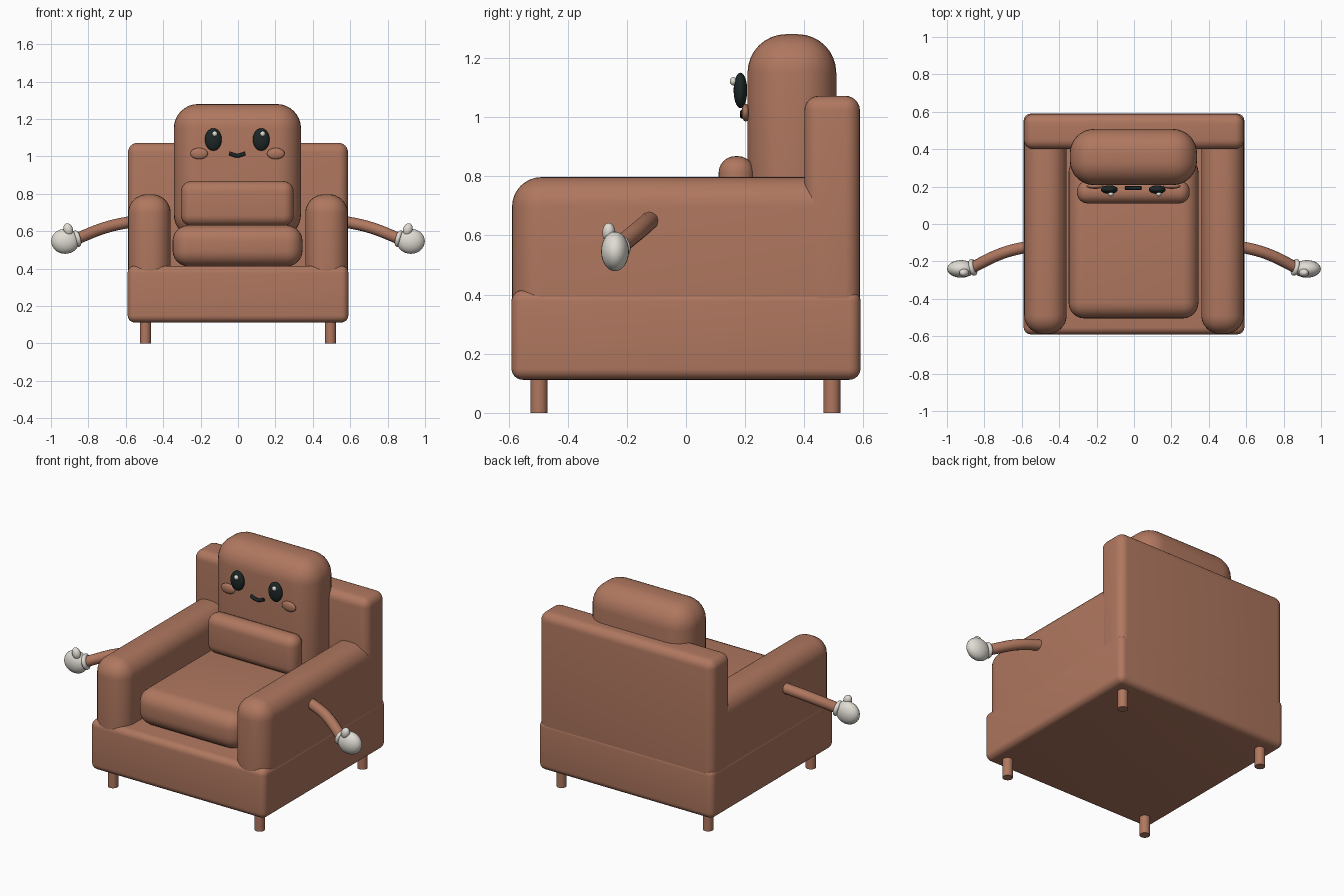
import bpy, math
from mathutils import Vector

if "Cube" in bpy.data.objects:
    bpy.data.objects.remove(bpy.data.objects["Cube"])


def material(name, r, g, b):
    m = bpy.data.materials.new(name)
    m.diffuse_color = (r, g, b, 1)
    m.use_nodes = True
    m.node_tree.nodes["Principled BSDF"].inputs["Base Color"].default_value = m.diffuse_color
    return m


BROWN = material("brown_leather", 0.43, 0.185, 0.115)
WHITE = material("glove_white", 0.75, 0.72, 0.66)
DARK = material("eye_dark", 0.012, 0.02, 0.02)


def finish(name, mat, angle=40):
    ob = bpy.context.object
    ob.name = name
    ob.data.materials.append(mat)
    bpy.ops.object.shade_smooth_by_angle(angle=math.radians(angle))
    return ob


def rounded_box(name, x, y, z, radius, segments=6):
    """Box given by its (min, max) ranges, with rounded edges."""
    lo, hi = Vector((x[0], y[0], z[0])), Vector((x[1], y[1], z[1]))
    bpy.ops.mesh.primitive_cube_add(size=1, location=(lo + hi) / 2)
    ob = bpy.context.object
    ob.scale = hi - lo
    bpy.ops.object.transform_apply(location=False, rotation=False, scale=True)
    bev = ob.modifiers.new("round", 'BEVEL')
    bev.width, bev.segments = radius, segments
    bev.limit_method = 'NONE'
    bpy.ops.object.modifier_apply(modifier="round")
    return finish(name, BROWN)


def ellipsoid(name, loc, radii, mat, rot=(0, 0, 0)):
    bpy.ops.mesh.primitive_uv_sphere_add(segments=24, ring_count=14, radius=1,
                                         location=loc, rotation=rot)
    bpy.context.object.scale = radii
    bpy.ops.object.transform_apply(location=False, rotation=False, scale=True)
    return finish(name, mat, 60)


def tube(name, points, radius, mat):
    """Smooth round tube through the points."""
    cu = bpy.data.curves.new(name, 'CURVE')
    cu.dimensions = '3D'
    cu.bevel_depth, cu.bevel_resolution, cu.use_fill_caps = radius, 4, True
    sp = cu.splines.new('BEZIER')
    sp.bezier_points.add(len(points) - 1)
    for bp, p in zip(sp.bezier_points, points):
        bp.co = p
        bp.handle_left_type = bp.handle_right_type = 'AUTO'
    ob = bpy.data.objects.new(name, cu)
    bpy.context.collection.objects.link(ob)
    bpy.ops.object.select_all(action='DESELECT')
    bpy.context.view_layer.objects.active = ob
    ob.select_set(True)
    bpy.ops.object.convert(target='MESH')
    return finish(name, mat)


# Chair body and cushions
rounded_box("base", (-0.59, 0.59), (-0.59, 0.59), (0.112, 0.415), 0.038)
rounded_box("backrest", (-0.588, 0.588), (0.40, 0.588), (0.2, 1.072), 0.05)
rounded_box("seat_cushion", (-0.35, 0.345), (-0.505, 0.36), (0.412, 0.632), 0.085)
rounded_box("head_cushion", (-0.343, 0.337), (0.208, 0.508), (0.56, 1.28), 0.13, 8)
rounded_box("lumbar_pillow", (-0.305, 0.298), (0.11, 0.232), (0.628, 0.868), 0.057)

for side, s in (("left", -1), ("right", 1)):
    # Armrests and legs
    rounded_box(f"{side}_armrest", sorted((s * 0.36, s * 0.587)), (-0.588, 0.55),
                (0.2, 0.797), 0.1, 8)
    for end, y in (("front", -0.497), ("back", 0.493)):
        bpy.ops.mesh.primitive_cylinder_add(vertices=20, radius=0.029, depth=0.14,
                                            location=(s * 0.495, y, 0.07))
        finish(f"{end}_{side}_leg", BROWN)

    # Thin arm with cuff, hand and thumb
    tube(f"{side}_arm", [(s * 0.54, -0.115, 0.657), (s * 0.70, -0.155, 0.622),
                         (s * 0.87, -0.235, 0.557)], 0.031, BROWN)
    direction = Vector((s * 0.9, -0.22, -0.25))
    bpy.ops.mesh.primitive_torus_add(
        location=(s * 0.862, -0.232, 0.56), major_radius=0.033, minor_radius=0.013,
        major_segments=24, minor_segments=10,
        rotation=direction.to_track_quat('Z', 'Y').to_euler())
    finish(f"{side}_cuff", WHITE)
    ellipsoid(f"{side}_hand", (s * 0.924, -0.24, 0.546), (0.075, 0.047, 0.067), WHITE)
    ellipsoid(f"{side}_thumb", (s * 0.908, -0.261, 0.609), (0.025, 0.022, 0.034), WHITE,
              (0, s * 0.3, 0))

    # Eyes with highlights, and cheeks
    x = s * 0.128 - 0.004
    ellipsoid(f"{side}_eye", (x, 0.184, 1.09), (0.045, 0.023, 0.06), DARK)
    ellipsoid(f"{side}_eye_highlight", (x + 0.008, 0.16, 1.121), (0.014, 0.012, 0.014), WHITE)
    ellipsoid(f"{side}_cheek", (s * 0.205 - 0.003, 0.202, 1.015), (0.047, 0.014, 0.03), BROWN)

# Smiling mouth
tube("mouth", [(-0.047, 0.192, 1.016), (-0.004, 0.192, 1.004), (0.039, 0.192, 1.016)],
     0.01, DARK)
